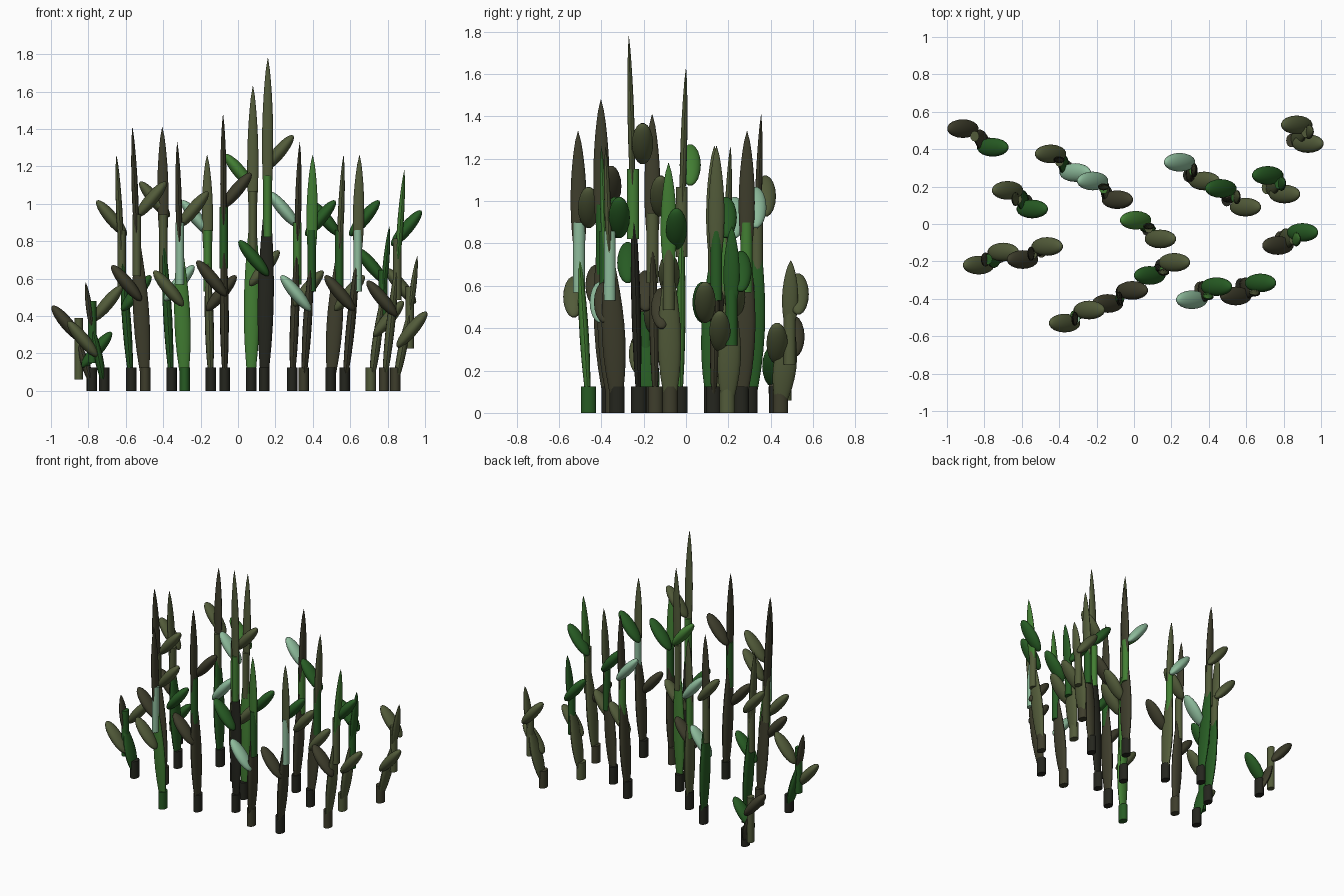
import bpy, math
from mathutils import Vector

if "Cube" in bpy.data.objects:
    bpy.data.objects.remove(bpy.data.objects["Cube"])

PALETTE = {'k': (.018, .019, .013), 'b': (.048, .047, .025), 'o': (.085, .105, .042),
           'd': (.020, .105, .017), 'g': (.055, .21, .033), 'p': (.27, .50, .33)}
MATS = {}
for key, col in PALETTE.items():
    MATS[key] = bpy.data.materials.new("plant_tone_" + key)
    MATS[key].diffuse_color = (*col, 1)


def finish(obj, name, tone):
    obj.name = name
    obj.data.materials.append(MATS[tone])
    for o in bpy.context.selected_objects:
        o.select_set(False)
    bpy.context.view_layer.objects.active = obj
    obj.select_set(True)
    bpy.ops.object.shade_smooth_by_angle(angle=math.radians(40))


def loft(name, p0, p1, rx, ry, width, rings, tone, n=16):
    """Elliptical tube from p0 to p1; width(t) scales the cross-section."""
    p0, p1 = Vector(p0), Vector(p1)
    verts, faces = [], []
    for r in range(rings + 1):
        t = r / rings
        c, w = p0.lerp(p1, t), width(t)
        for i in range(n):
            a = 2 * math.pi * i / n
            verts.append((c.x + rx * w * math.cos(a), c.y + ry * w * math.sin(a), c.z))
    for r in range(rings):
        for i in range(n):
            j = (i + 1) % n
            faces.append((r * n + i, r * n + j, (r + 1) * n + j, (r + 1) * n + i))
    faces.append(tuple(reversed(range(n))))
    faces.append(tuple(range(len(verts) - n, len(verts))))
    me = bpy.data.meshes.new(name)
    me.from_pydata(verts, [], faces)
    obj = bpy.data.objects.new(name, me)
    bpy.context.collection.objects.link(obj)
    finish(obj, name, tone)


def leaf(name, x, y, z, side, tone):
    """Flattened ellipsoid whose outer end points up."""
    bpy.ops.mesh.primitive_uv_sphere_add(segments=18, ring_count=12, location=(x, y, z))
    o = bpy.context.object
    o.scale = (0.125, 0.05, 0.034)
    o.rotation_euler = (0, -side * math.radians(50), 0)
    finish(o, name, tone)


def straight(t):
    return 1


def spindle(t):
    return 0.35 + 0.65 * math.sin(math.pi * t ** 0.9)


def blade(t):
    return 0.03 + 0.97 * max(0, math.sin(math.pi * (0.15 + 0.85 * t))) ** 0.7


# centre x, centre y, height, wide axes (lower, upper), tones (base, lower, mid, upper, leaves)
PLANTS = [
    (-.835, .46, .42, 'yy', 'kboobd'),
    (-.61, .13, 1.26, 'yy', 'kdoood'),
    (-.765, -.185, .58, 'yy', 'kddboo'),
    (-.53, -.155, 1.41, 'xy', 'bbobbo'),
    (-.38, .325, 1.41, 'yx', 'kdobop'),
    (-.155, .18, 1.26, 'yx', 'kogopb'),
    (.075, -.03, 1.63, 'xx', 'kgooго'.replace('г', 'g').replace('о', 'o')),
    (.15, -.24, 1.78, 'xx', 'kkgodo'),
    (-.075, -.39, 1.48, 'yy', 'kbdbbb'),
    (-.305, -.495, 1.33, 'xy', 'dgpboo'),
    (.31, .28, 1.33, 'yy', 'kbgbpo'),
    (.53, .14, 1.26, 'xy', 'kbdodo'),
    (.375, -.37, 1.26, 'yx', 'bbdgpd'),
    (.61, -.35, 1.26, 'yx', 'kbpobd'),
    (.76, .21, .88, 'yy', 'oodddo'),
    (.90, .48, .72, 'yy', 'booooo'),
    (.835, -.08, 1.18, 'yy', 'boogbd'),
]
# leaf spread of the outermost plants
SPREAD = {1: .08, 15: .045, 16: .03}

for i, (cx, cy, h, axes, tone) in enumerate(PLANTS, 1):
    low, up = axes
    s = 1 if cy > -.05 else -1
    # every plant leans away from the middle of the patch
    base = (cx * 0.935, cy * 0.93)
    tip = (cx * 1.065, cy * 1.03 if up == 'y' else cy + .03 * s)
    mid_top = 0.86 + 0.56 * (h - 1.26)
    mid_low = mid_top - 0.33
    # across its wide axis a blade stands straight, across the thin one it leans
    mx = cx * 1.05 if up == 'x' else cx * 1.02
    my = cy * 1.02 if up == 'y' else cy + .01 * s
    # stub at the ground
    loft(f"base_{i}", (*base, 0), (*base, .125), .028, .036, straight, 1, tone[0])
    # lower blade
    r = (.043, .022) if low == 'x' else (.024, .055)
    loft(f"lower_stalk_{i}", (*base, .03), (mx, my, max(mid_low + .2, .25)), *r, spindle, 9, tone[1])
    # middle segment
    loft(f"middle_stalk_{i}", (mx, my, mid_low), (mx, my, mid_top), .023, .028, straight, 1, tone[2])
    # pointed upper blade
    if h > 0.5:
        r = (.03, .016) if up == 'x' else (.017, .038)
        loft(f"upper_blade_{i}", (mx, my, mid_top - .15), (*tip, h), *r, blade, 12, tone[3])
    # pair of leaves, one high and one low, swapped towards the front
    high, lower = .36 + .67 * (h - .42), .22 + .36 * (h - .42)
    dx = SPREAD.get(i, .066)
    dy = .05 if s > 0 else -.035
    for side, k, word in ((-1, 4, "left"), (1, 5, "right")):
        z = high if side * s < 0 else lower
        leaf(f"{word}_leaf_{i}", cx + side * dx, cy - side * dy, z, side, tone[k])

for m in bpy.data.materials:
    if m.users and not m.is_grease_pencil:
        m.use_nodes = True
        m.node_tree.nodes["Principled BSDF"].inputs["Base Color"].default_value = m.diffuse_color
